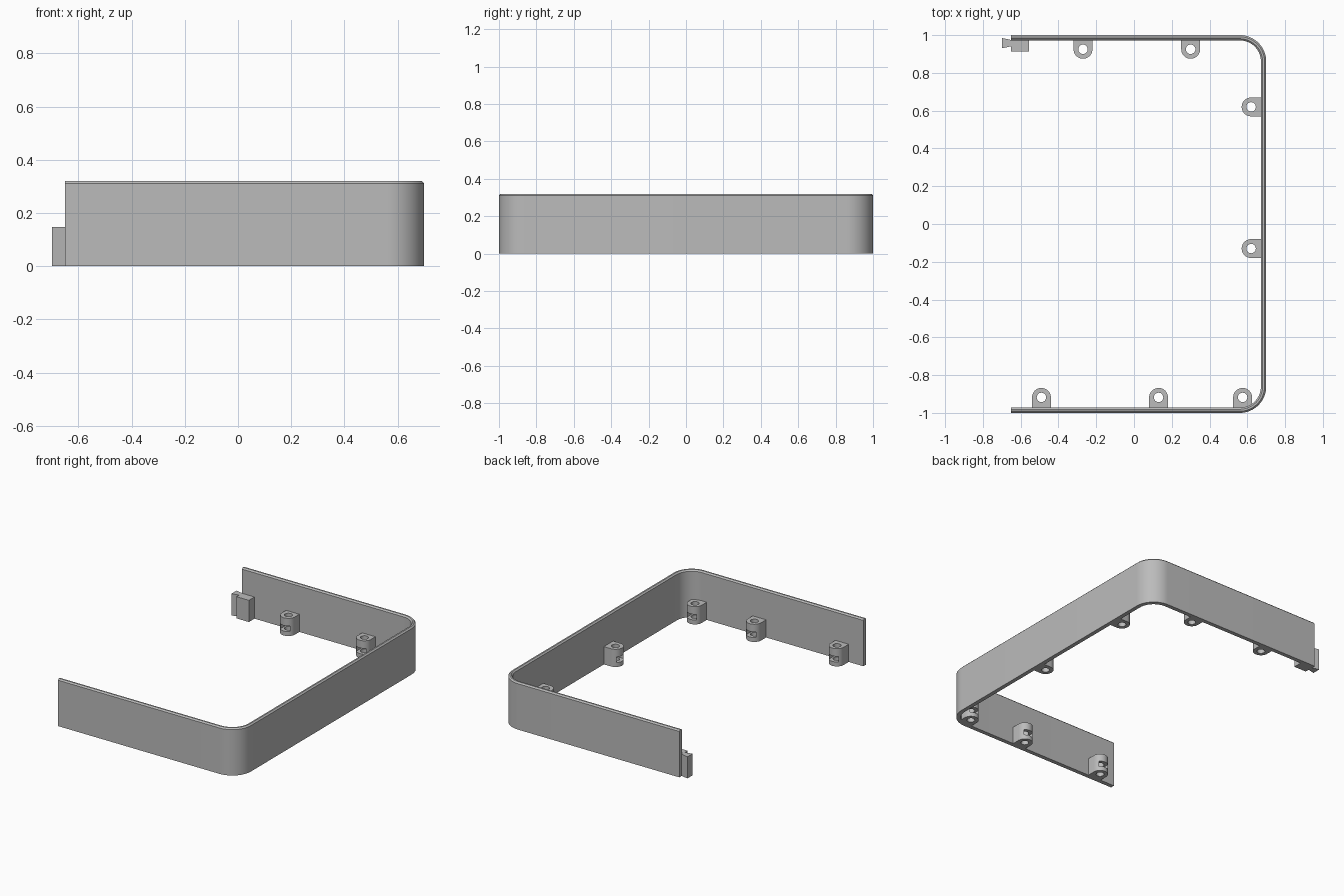
import bpy, bmesh
from math import sin, cos, pi, radians
from mathutils import Vector

if "Cube" in bpy.data.objects:
    bpy.data.objects.remove(bpy.data.objects["Cube"], do_unlink=True)

grey = bpy.data.materials.new("plain grey")
grey.use_nodes = True
COLOUR = (0.5, 0.5, 0.5, 1)
grey.diffuse_color = COLOUR
grey.node_tree.nodes["Principled BSDF"].inputs["Base Color"].default_value = COLOUR

HX, HY, END, RADIUS = 0.70, 1.0, -0.65, 0.14
THICK, HEIGHT, CHAMFER = 0.028, 0.32, 0.009


def make(name, bm):
    bmesh.ops.recalc_face_normals(bm, faces=bm.faces[:])
    mesh = bpy.data.meshes.new(name)
    bm.to_mesh(mesh)
    bm.free()
    mesh.materials.append(grey)
    ob = bpy.data.objects.new(name, mesh)
    bpy.context.collection.objects.link(ob)
    return ob


def prism(name, outline, z0, z1):
    bm = bmesh.new()
    base = bm.faces.new([bm.verts.new((x, y, z0)) for x, y in outline])
    top = bmesh.ops.extrude_face_region(bm, geom=[base])
    verts = [v for v in top["geom"] if isinstance(v, bmesh.types.BMVert)]
    bmesh.ops.translate(bm, verts=verts, vec=(0, 0, z1 - z0))
    return make(name, bm)


def arc(cx, cy, r, a0, a1, steps):
    return [(cx + r * cos(a0 + (a1 - a0) * i / steps),
             cy + r * sin(a0 + (a1 - a0) * i / steps)) for i in range(steps + 1)]


def smooth(ob):
    bpy.ops.object.select_all(action="DESELECT")
    ob.select_set(True)
    bpy.context.view_layer.objects.active = ob
    bpy.ops.object.shade_smooth_by_angle(angle=radians(30))


# U-shaped wall: a chamfered section swept around two rounded corners
def wall_path(inset):
    r, cx, cy = RADIUS - inset, HX - RADIUS, HY - RADIUS
    return ([(END, inset - HY)] + arc(cx, -cy, r, -pi / 2, 0, 16)
            + arc(cx, cy, r, 0, pi / 2, 16) + [(END, HY - inset)])


section = [(0, 0), (0, HEIGHT - CHAMFER), (CHAMFER, HEIGHT),
           (THICK - CHAMFER, HEIGHT), (THICK, HEIGHT - CHAMFER), (THICK, 0)]
bm = bmesh.new()
rows = [[bm.verts.new((x, y, z)) for x, y in wall_path(d)] for d, z in section]
for i, row in enumerate(rows):
    nxt = rows[(i + 1) % len(rows)]
    for j in range(len(row) - 1):
        bm.faces.new((row[j], row[j + 1], nxt[j + 1], nxt[j]))
bm.faces.new([row[0] for row in rows])
bm.faces.new([row[-1] for row in rows])
smooth(make("wall", bm))

# Screw boss: rounded lug with a vertical hole and a nut slot facing inward
BOSS_R, BOSS_H = 0.05, 0.12
boss = prism("screw_boss", [(BOSS_R, 0.06), (-BOSS_R, 0.06)]
             + arc(0, 0, BOSS_R, pi, 2 * pi, 20), 0, BOSS_H)
hole = prism("hole_cutter", arc(0, 0, 0.025, 0, 2 * pi, 24)[:-1], -0.1, 0.3)
slot = prism("slot_cutter", [(-0.036, -0.1), (0.036, -0.1), (0.036, 0.034),
                             (-0.036, 0.034)], 0.03, 0.068)
for cutter in (hole, slot):
    mod = boss.modifiers.new("cut", "BOOLEAN")
    mod.operation, mod.solver, mod.object = "DIFFERENCE", "EXACT", cutter
bpy.context.view_layer.update()
cut_mesh = bpy.data.meshes.new_from_object(
    boss.evaluated_get(bpy.context.evaluated_depsgraph_get()))
boss.modifiers.clear()
boss.data = cut_mesh
for cutter in (hole, slot):
    bpy.data.objects.remove(cutter, do_unlink=True)
smooth(boss)

# Bosses along the back, side and front walls
spots = ([("back", x, 0.925, 0) for x in (-0.27, 0.30)]
         + [("side", 0.62, y, -pi / 2) for y in (0.62, -0.13)]
         + [("front", x, -0.918, pi) for x in (-0.49, 0.13, 0.575)])
for i, (side, x, y, turn) in enumerate(spots):
    ob = boss if i == 0 else boss.copy()
    if i:
        bpy.context.collection.objects.link(ob)
    ob.name = f"{side}_screw_boss_{i + 1}"
    ob.location = Vector((x, y, 0))
    ob.rotation_euler.z = turn

# Joining block with a dovetail tongue at the open end of the back wall
LATCH_H = 0.147
prism("joining_block", [(END, 0.912), (-0.557, 0.912), (-0.557, 0.98), (END, 0.98)],
      0, LATCH_H)
prism("dovetail_tongue", [(-0.70, 0.93), (-0.64, 0.943), (-0.64, 0.972),
                          (-0.70, 0.985)], 0, LATCH_H)
